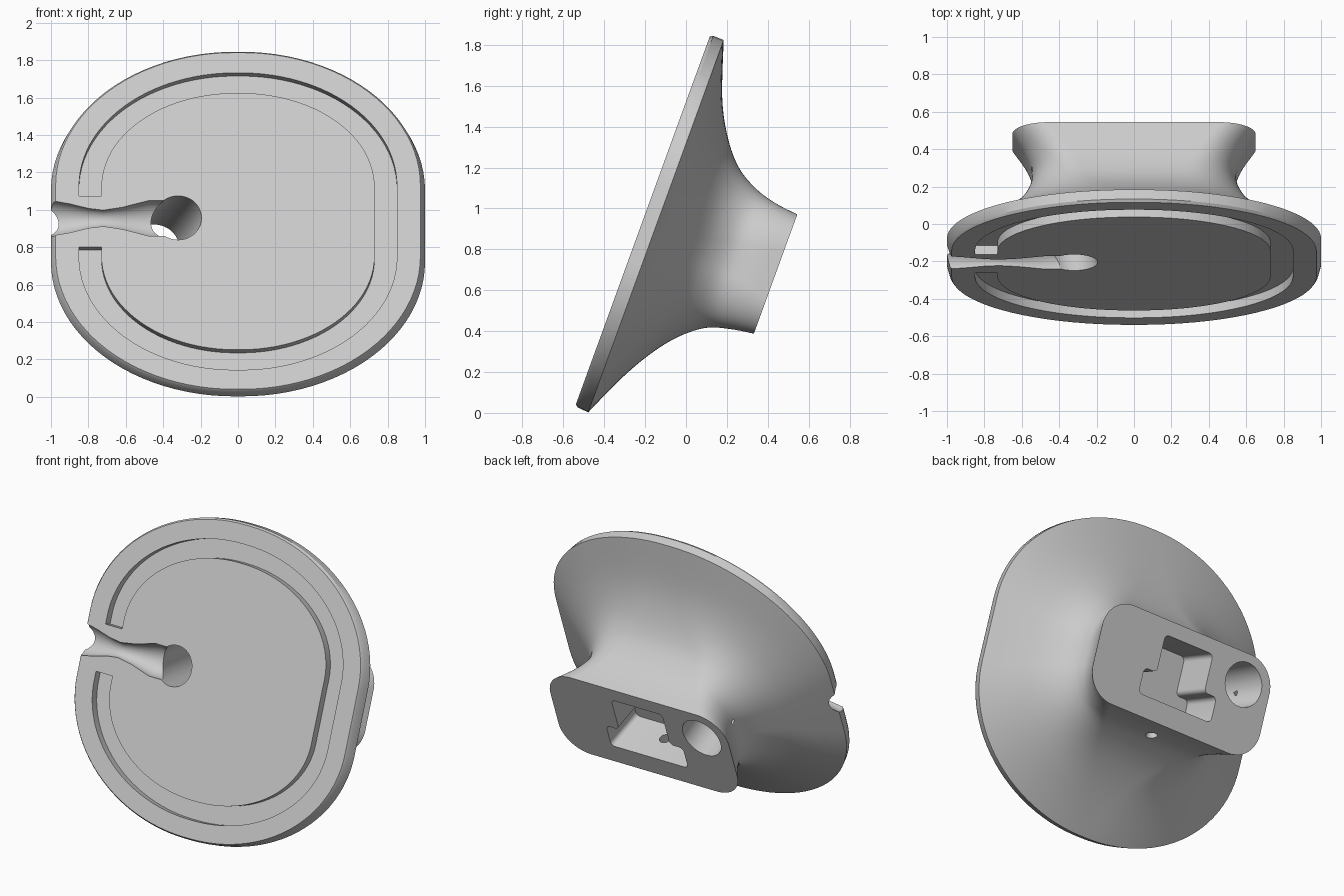
import bpy, bmesh, math
from mathutils import Vector

if "Cube" in bpy.data.objects:
    bpy.data.objects.remove(bpy.data.objects["Cube"])

TILT = math.radians(20)
SIN, COS = math.sin(TILT), math.cos(TILT)


def place(u, v, w):
    """Across, up the tilted face, and depth behind it -> world."""
    return Vector((u, -0.2125 + SIN * v + COS * w, 0.938 + COS * v - SIN * w))


def loft(name, rings, round_corners=0):
    """Skin a row of equal closed rings and cap both ends."""
    bm = bmesh.new()
    rows = [[bm.verts.new(place(*p)) for p in ring] for ring in rings]
    n = len(rows[0])
    long_edges = []
    for a, b in zip(rows, rows[1:]):
        for i in range(n):
            j = (i + 1) % n
            bm.faces.new((a[i], a[j], b[j], b[i]))
        long_edges += [bm.edges.get((a[i], b[i])) for i in range(n)]
    bm.faces.new(rows[0])
    bm.faces.new(rows[-1])
    if round_corners:
        bmesh.ops.bevel(bm, geom=long_edges, offset=round_corners, segments=5,
                        profile=0.5, affect='EDGES')
    bmesh.ops.recalc_face_normals(bm, faces=bm.faces)
    mesh = bpy.data.meshes.new(name)
    bm.to_mesh(mesh)
    bm.free()
    obj = bpy.data.objects.new(name, mesh)
    bpy.context.collection.objects.link(obj)
    return obj


def outline(a, top, bottom, rx, ry, segs=24):
    """Rounded rectangle with elliptical corners, clockwise from the left."""
    mid, b = (top + bottom) / 2, (top - bottom) / 2
    rx, ry = rx * a, ry * b
    points = []
    for k, (su, sv) in enumerate(((-1, 1), (1, 1), (1, -1), (-1, -1))):
        for i in range(segs + 1):
            t = math.pi - math.pi / 2 * (k + i / segs)
            points.append((su * (a - rx) + rx * math.cos(t),
                           mid + sv * (b - ry) + ry * math.sin(t)))
    return points


def smooth_rows(rows, steps=5):
    """Catmull-Rom interpolation between the section rows."""
    ext = [rows[0]] + rows + [rows[-1]]
    result = []
    for p0, p1, p2, p3 in zip(ext, ext[1:], ext[2:], ext[3:]):
        for s in range(steps):
            t = s / steps
            result.append([b + (c - a) * t / 2
                           + (a - 2.5 * b + 2 * c - d / 2) * t * t
                           + (1.5 * (b - c) + (d - a) / 2) * t ** 3
                           for a, b, c, d in zip(p0, p1, p2, p3)])
    return result + [rows[-1]]


def circle(center, r, axis, segs=48):
    points = []
    for i in range(segs):
        t = 2 * math.pi * i / segs
        p = list(center)
        i1, i2 = [k for k in range(3) if k != axis]
        p[i1] += r * math.cos(t)
        p[i2] += r * math.sin(t)
        points.append(p)
    return points


# Dish and flared neck: depth, half width, top, bottom, corner ratios
rim = [(0.0, 0.975, 0.96, -0.955, 0.98, 0.79),
       (0.015, 0.985, 0.97, -0.965, 0.98, 0.79)]
flare = [(0.07, 1.0, 0.968, -0.97, 0.98, 0.79),
         (0.16, 0.84, 0.70, -0.77, 0.9, 0.8),
         (0.25, 0.70, 0.53, -0.61, 0.8, 0.85),
         (0.35, 0.595, 0.41, -0.48, 0.6, 0.85),
         (0.465, 0.545, 0.34, -0.387, 0.45, 0.8),
         (0.58, 0.575, 0.305, -0.35, 0.36, 0.7),
         (0.70, 0.65, 0.29, -0.331, 0.3, 0.6)]
body = loft("dish_with_neck", [[(u, v, s[0]) for u, v in outline(*s[1:])]
                               for s in rim + smooth_rows(flare)])

# C-shaped groove in the front face, open on the right side
GAP, DEEP = 0.145, 0.05
outer = [(-0.85, GAP)] + outline(0.85, 0.845, -0.845, 0.98, 0.76) + [(-0.85, -GAP)]
inner = [(-0.73, GAP)] + outline(0.73, 0.73, -0.73, 0.98, 0.73) + [(-0.73, -GAP)]
groove = loft("groove_cutter", [[(*o, -DEEP), (*o, DEEP), (*i, DEEP), (*i, -DEEP)]
                                for o, i in zip(outer, inner)])

# Cable channel, pinched in the middle, from the rim to the cable hole
channel_rows = [(-1.05, 0.105), (-0.98, 0.097), (-0.90, 0.082), (-0.80, 0.056),
                (-0.72, 0.046), (-0.62, 0.062), (-0.48, 0.1), (-0.35, 0.1)]
channel = loft("channel_cutter", [circle((u, 0.018, 0), r, 0) for u, r in channel_rows])

# Slanted cable hole through the neck
hole_rings = []
for w in (-0.1, 0.8):
    t = w / 0.7
    hole_rings.append(circle((-0.32 - 0.13 * t, 0.02 + 0.08 * t, w), 0.125 + 0.012 * t, 2))
hole = loft("cable_hole_cutter", hole_rings)

# T-shaped socket in the end of the neck
half = [(0.185, 0.2), (0.185, -0.04), (0.28, -0.04), (0.28, -0.2)]
tee = half + [(-u, v) for u, v in reversed(half)]
socket = loft("socket_cutter", [[(u, v, w) for u, v in tee] for w in (0.42, 0.8)], 0.03)

# Small pin hole from the underside into the socket
pin = loft("pin_hole_cutter", [circle((0, v, 0.53), 0.035, 1, 24) for v in (-0.6, -0.1)])

# Cut the body and drop the cutters
cutters = [groove, channel, hole, socket, pin]
for cutter in cutters:
    cutter.hide_render = True
    mod = body.modifiers.new(cutter.name, 'BOOLEAN')
    mod.operation = 'DIFFERENCE'
    mod.solver = 'EXACT'
    mod.object = cutter
bpy.context.view_layer.update()
cut_mesh = bpy.data.meshes.new_from_object(
    body.evaluated_get(bpy.context.evaluated_depsgraph_get()))
body.modifiers.clear()
body.data = cut_mesh
for cutter in cutters:
    bpy.data.objects.remove(cutter)

# Plain grey material
grey = bpy.data.materials.new("light_grey")
grey.use_nodes = True
color = (0.6, 0.6, 0.6, 1)
grey.diffuse_color = color
grey.node_tree.nodes["Principled BSDF"].inputs["Base Color"].default_value = color
body.data.materials.clear()
body.data.materials.append(grey)

bpy.ops.object.select_all(action='DESELECT')
body.select_set(True)
bpy.context.view_layer.objects.active = body
bpy.ops.object.shade_smooth_by_angle(angle=math.radians(30))
